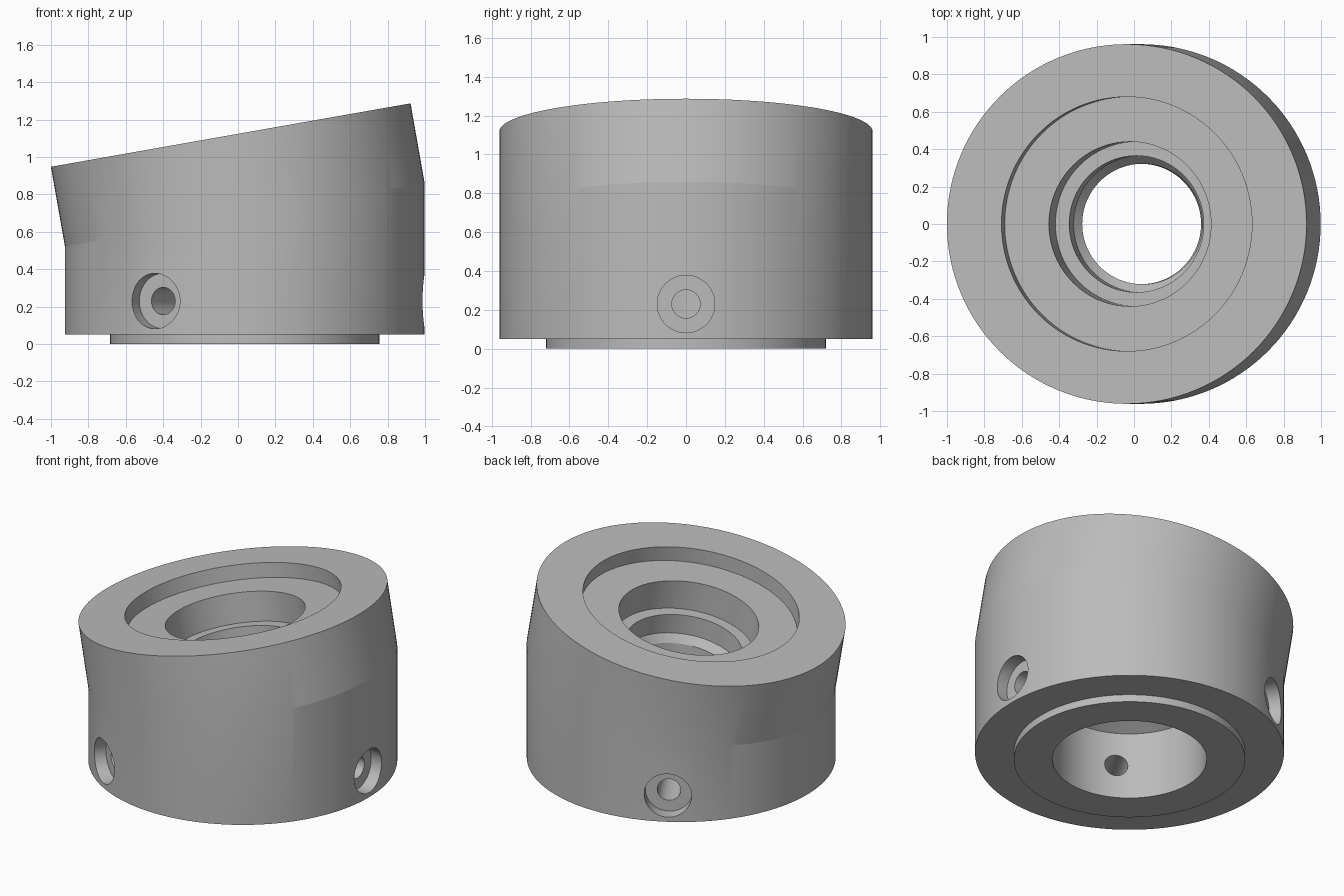
import bpy, bmesh, math
from mathutils import Vector, Matrix

if "Cube" in bpy.data.objects:
    bpy.data.objects.remove(bpy.data.objects["Cube"])

SEG = 128
CX = 0.0365                      # axis of the upright lower part
TILT = math.radians(10)
AXIS = Vector((-math.sin(TILT), 0, math.cos(TILT)))   # axis of the tilted upper part
MID = Vector((CX, 0, 0.69))      # where the two axes meet
HEIGHT = 0.434                   # length of the tilted part along its axis

metal = bpy.data.materials.new("grey_metal")
metal.diffuse_color = (0.5, 0.5, 0.5, 1)
metal.use_nodes = True
metal.node_tree.nodes["Principled BSDF"].inputs["Base Color"].default_value = metal.diffuse_color


def flat_ring(r, z):
    """Level circle around the upright axis."""
    return [Vector((CX + r * math.cos(a), r * math.sin(a), z)) for a in angles]


def tilted_ring(r, h, stretch=1.0):
    """Circle (or ellipse) square to the tilted axis, h along that axis."""
    u = Vector((math.cos(TILT), 0, math.sin(TILT)))
    v = Vector((0, 1, 0))
    return [MID + AXIS * h + u * r * stretch * math.cos(a) + v * r * math.sin(a)
            for a in angles]


angles = [2 * math.pi * i / SEG for i in range(SEG)]
R = 0.9615
oval = 1 / math.cos(TILT)

# Closed loop of rings: outside going up, then down through the stepped bore
rings = [
    flat_ring(0.48, 0), flat_ring(0.72, 0), flat_ring(0.72, 0.05),   # locating boss
    flat_ring(R, 0.05), tilted_ring(R, 0, oval),                     # upright wall
    tilted_ring(R, HEIGHT, oval),                                    # tilted wall
    tilted_ring(0.68, HEIGHT), tilted_ring(0.68, HEIGHT - 0.1),      # wide recess
    tilted_ring(0.44, HEIGHT - 0.1), tilted_ring(0.44, HEIGHT - 0.3),
    tilted_ring(0.365, HEIGHT - 0.3), tilted_ring(0.365, 0),         # inner step
    tilted_ring(0.322, -0.05, oval), flat_ring(0.322, 0.55),         # throat
    flat_ring(0.48, 0.46),                                           # lower bore
]
bm = bmesh.new()
loops = [[bm.verts.new(p) for p in ring] for ring in rings]
for a, b in zip(loops, loops[1:] + loops[:1]):
    for i in range(SEG):
        j = (i + 1) % SEG
        bm.faces.new((a[i], a[j], b[j], b[i]))
bmesh.ops.recalc_face_normals(bm, faces=bm.faces[:])
mesh = bpy.data.meshes.new("collar_body")
bm.to_mesh(mesh)
bm.free()
body = bpy.data.objects.new("collar_body", mesh)
bpy.context.collection.objects.link(body)
mesh.materials.append(metal)

# Three counterbored screw holes, cut by stepped radial plugs
bm = bmesh.new()
n = 64
plug = [(0.073, 0.40), (0.073, 0.872), (0.148, 0.872), (0.148, 1.1)]
for k in range(3):
    turn = Matrix.Translation((CX, 0, 0.23)) @ Matrix.Rotation(k * 2 * math.pi / 3, 4, 'Z')
    steps = [[bm.verts.new(turn @ Vector((d, r * math.cos(2 * math.pi * i / n),
                                          r * math.sin(2 * math.pi * i / n))))
              for i in range(n)] for r, d in plug]
    for a, b in zip(steps, steps[1:]):
        for i in range(n):
            j = (i + 1) % n
            bm.faces.new((a[i], a[j], b[j], b[i]))
    bm.faces.new(steps[0])
    bm.faces.new(steps[-1])
bmesh.ops.recalc_face_normals(bm, faces=bm.faces[:])
cut_mesh = bpy.data.meshes.new("screw_hole_cutter")
bm.to_mesh(cut_mesh)
bm.free()
cut_mesh.materials.append(metal)
cutter = bpy.data.objects.new("screw_hole_cutter", cut_mesh)
bpy.context.collection.objects.link(cutter)
cutter.hide_render = True

mod = body.modifiers.new("screw_holes", 'BOOLEAN')
mod.operation = 'DIFFERENCE'
mod.solver = 'EXACT'
mod.object = cutter
bpy.context.view_layer.objects.active = body
body.select_set(True)
bpy.ops.object.modifier_apply(modifier=mod.name)
bpy.data.objects.remove(cutter)

# Smooth curved walls, crisp machined edges
bpy.ops.object.shade_smooth_by_angle(angle=math.radians(8))
